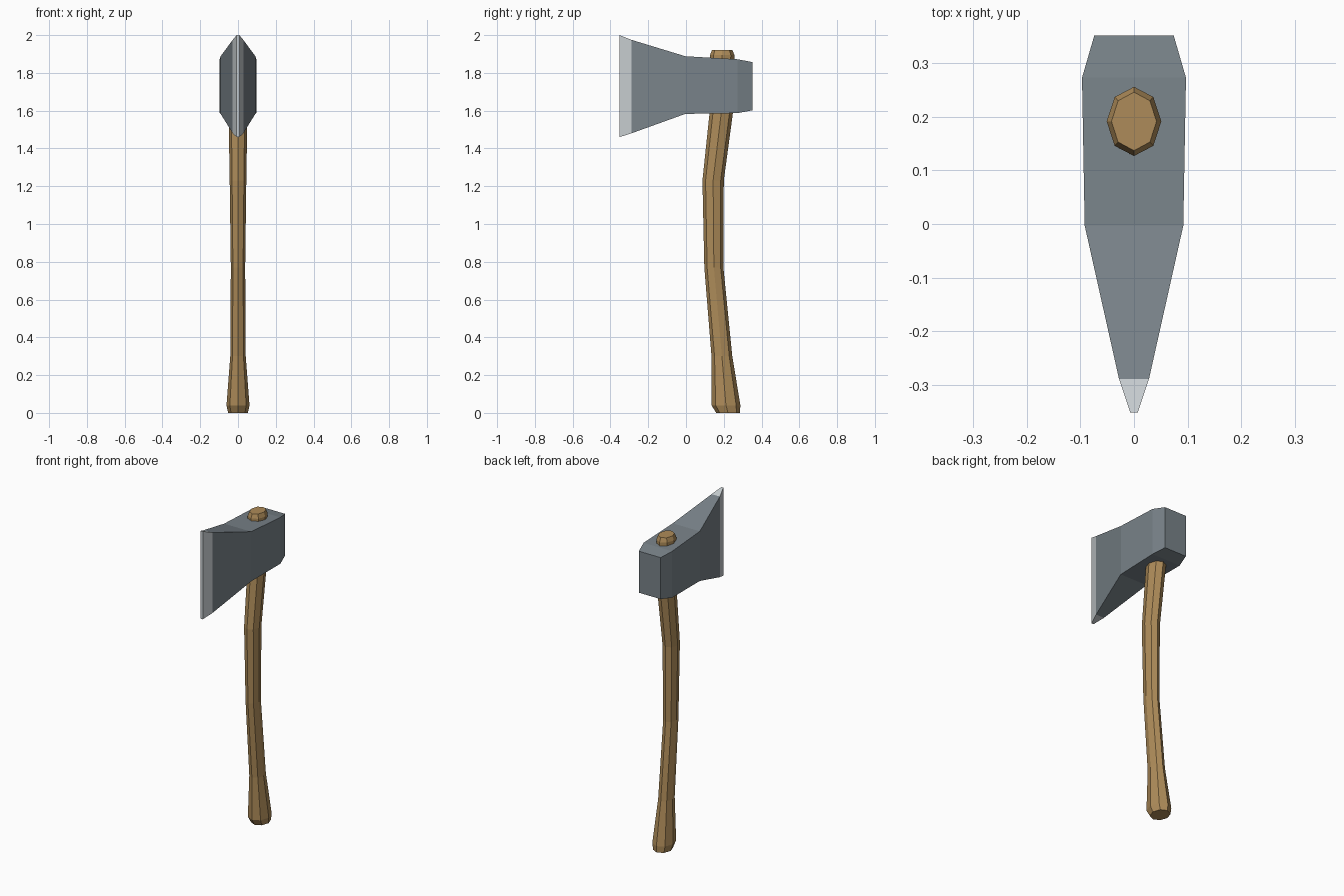
import bpy, bmesh
from math import cos, sin, pi

if "Cube" in bpy.data.objects:
    bpy.data.objects.remove(bpy.data.objects["Cube"])


def material(name, rgb):
    m = bpy.data.materials.new(name)
    m.diffuse_color = (*rgb, 1)
    m.use_nodes = True
    m.node_tree.nodes["Principled BSDF"].inputs["Base Color"].default_value = m.diffuse_color
    return m


def loft(name, rings, mats, mat_of=lambda i: 0):
    """Skin a closed solid through rings of equal point count."""
    bm = bmesh.new()
    vs = [[bm.verts.new(p) for p in r] for r in rings]
    n = len(vs[0])
    for i, (a, b) in enumerate(zip(vs, vs[1:])):
        for k in range(n):
            f = bm.faces.new((a[k], a[(k + 1) % n], b[(k + 1) % n], b[k]))
            f.material_index = mat_of(i)
    bm.faces.new(vs[0][::-1]).material_index = mat_of(0)
    bm.faces.new(vs[-1]).material_index = mat_of(len(vs) - 2)
    bmesh.ops.recalc_face_normals(bm, faces=bm.faces)
    me = bpy.data.meshes.new(name)
    bm.to_mesh(me)
    bm.free()
    for m in mats:
        me.materials.append(m)
    ob = bpy.data.objects.new(name, me)
    bpy.context.collection.objects.link(ob)
    return ob


wood = material("wood", (0.42, 0.26, 0.1))
steel = material("steel", (0.19, 0.225, 0.25))
bright = material("bright_steel", (0.56, 0.6, 0.62))

# Axe head: (y, half width, z low, z high); first section is the honed edge
head = [(-0.352, 0.007, 1.46, 2.0), (-0.289, 0.028, 1.48, 1.975),
        (-0.003, 0.092, 1.583, 1.888), (0.273, 0.097, 1.587, 1.872),
        (0.352, 0.074, 1.602, 1.857)]
loft("axe_head",
     [[(-w, y, lo), (w, y, lo), (w, y, hi), (-w, y, hi)] for y, w, lo, hi in head],
     [bright, steel], lambda i: 0 if i == 0 else 1)

# Handle: curved octagonal shaft, (z, y min, y max, half width)
shaft = [(0, 0.16, 0.285, 0.052), (0.04, 0.135, 0.288, 0.061),
         (0.30, 0.135, 0.245, 0.041), (0.77, 0.097, 0.198, 0.038),
         (1.23, 0.087, 0.2, 0.044), (1.60, 0.126, 0.25, 0.05),
         (1.895, 0.127, 0.256, 0.051), (1.92, 0.137, 0.246, 0.042)]
loft("handle",
     [[(w * cos(k * pi / 4), (a + b) / 2 + (b - a) / 2 * sin(k * pi / 4), z)
       for k in range(8)] for z, a, b, w in shaft], [wood])
